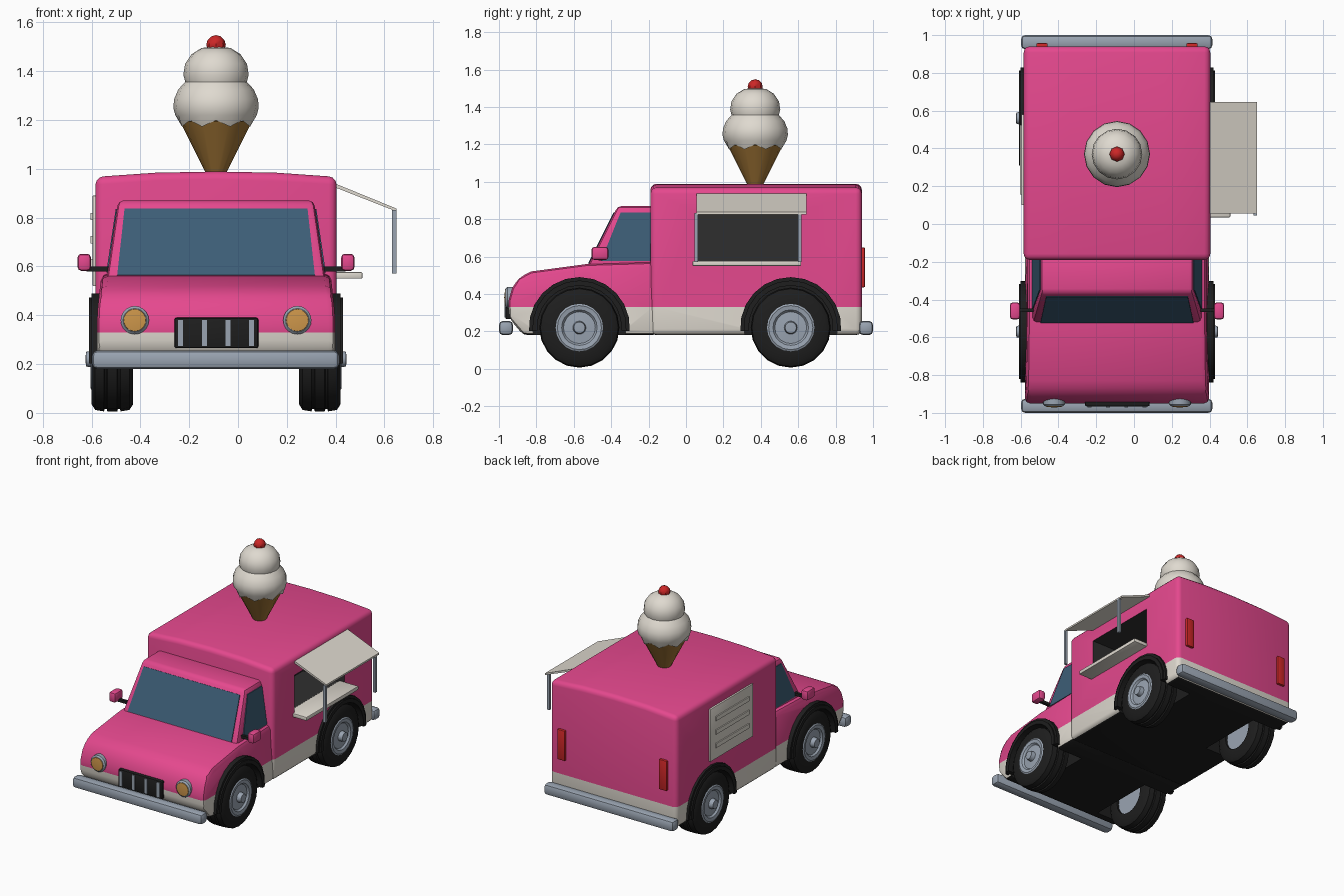
import bpy, bmesh, math
from mathutils import Vector, Matrix

if "Cube" in bpy.data.objects:
    bpy.data.objects.remove(bpy.data.objects["Cube"])

CX = -0.09  # the van's own centre line


def mat(name, r, g, b):
    m = bpy.data.materials.new(name)
    m.diffuse_color = (r, g, b, 1)
    m.use_nodes = True
    m.node_tree.nodes["Principled BSDF"].inputs["Base Color"].default_value = m.diffuse_color
    return m


PINK = mat("pink paint", 0.78, 0.065, 0.27)
CREAM = mat("cream", 0.74, 0.70, 0.63)
BLACK = mat("black rubber", 0.013, 0.013, 0.013)
INSIDE = mat("dark interior", 0.028, 0.028, 0.028)
GREY = mat("grey metal", 0.32, 0.37, 0.44)
GLASS = mat("blue glass", 0.045, 0.11, 0.18)
AMBER = mat("amber lamp", 0.62, 0.31, 0.07)
WAFER = mat("wafer brown", 0.34, 0.17, 0.035)
RED = mat("red", 0.60, 0.02, 0.02)
BODY = [PINK, CREAM, BLACK, INSIDE]


def finish(name, bm, mats, index=None, smooth=True):
    bmesh.ops.remove_doubles(bm, verts=bm.verts, dist=1e-5)
    bmesh.ops.recalc_face_normals(bm, faces=bm.faces)
    if index is not None:
        for f in bm.faces:
            f.material_index = index
    me = bpy.data.meshes.new(name)
    bm.to_mesh(me)
    bm.free()
    for m in mats:
        me.materials.append(m)
    ob = bpy.data.objects.new(name, me)
    bpy.context.collection.objects.link(ob)
    if smooth:
        shade(ob)
    return ob


def select(ob):
    bpy.ops.object.select_all(action='DESELECT')
    ob.select_set(True)
    bpy.context.view_layer.objects.active = ob


def shade(ob):
    select(ob)
    bpy.ops.object.shade_smooth_by_angle(angle=math.radians(35))


def prism_bm(pts, vec, bevel=0, seg=2):
    """Outline swept along a vector, with rounded edges."""
    bm = bmesh.new()
    f = bm.faces.new([bm.verts.new(p) for p in pts])
    new = bmesh.ops.extrude_face_region(bm, geom=[f])["geom"]
    if f.is_valid and not [g for g in bm.faces if g is f]:
        bm.faces.new(f.verts)
    bmesh.ops.translate(bm, vec=vec, verts=[v for v in new if isinstance(v, bmesh.types.BMVert)])
    bmesh.ops.recalc_face_normals(bm, faces=bm.faces)
    if bevel:
        edges = [e for e in bm.edges if e.calc_face_angle(0) > 0.45]
        bmesh.ops.bevel(bm, geom=edges, offset=bevel, segments=seg, profile=0.5,
                        affect='EDGES', clamp_overlap=True)
    return bm


def prism(name, pts, vec, m, bevel=0):
    return finish(name, prism_bm(pts, vec, bevel), [m])


def box(name, x, y, z, m, bevel=0, index=None):
    pts = [(x[0], y[0], z[0]), (x[1], y[0], z[0]), (x[1], y[1], z[0]), (x[0], y[1], z[0])]
    return finish(name, prism_bm(pts, (0, 0, z[1] - z[0]), bevel),
                  m if isinstance(m, list) else [m], index)


def lathe(name, prof, pos, m, axis=(0, 0, 1), n=20, closed=False, wave=0, index=None):
    """Spin (radius, height) points; wave makes the first ring drip."""
    bm = bmesh.new()
    rings = []
    for k, (r, h) in enumerate(prof):
        rings.append([bm.verts.new((r * math.cos(2 * math.pi * i / n), r * math.sin(2 * math.pi * i / n),
                                    h + (wave * math.cos(math.pi * i) if k == 0 else 0)))
                      for i in range(n)])
    pairs = list(zip(rings, rings[1:])) + ([(rings[-1], rings[0])] if closed else [])
    for a, b in pairs:
        for i in range(n):
            j = (i + 1) % n
            bm.faces.new((a[i], a[j], b[j], b[i]))
    rot = Vector((0, 0, 1)).rotation_difference(Vector(axis)).to_matrix().to_4x4()
    bm.transform(Matrix.Translation(pos) @ rot)
    return finish(name, bm, m if isinstance(m, list) else [m], index)


def paint_body(bm):
    """Cream skirt, black underside, pink above."""
    bmesh.ops.bisect_plane(bm, geom=bm.verts[:] + bm.edges[:] + bm.faces[:],
                           plane_co=(0, 0, 0.33), plane_no=(0, 0, 1))
    bm.normal_update()
    for f in bm.faces:
        z = f.calc_center_median().z
        f.material_index = 2 if f.normal.z < -0.8 and z < 0.25 else (1 if z < 0.33 else 0)


def cut(ob, cutters):
    for c in cutters:
        md = ob.modifiers.new("cut", 'BOOLEAN')
        md.operation, md.solver, md.object = 'DIFFERENCE', 'EXACT', c
        select(ob)
        bpy.ops.object.modifier_apply(modifier=md.name)
        bpy.data.objects.remove(c)
    shade(ob)


def wells(y):
    prof = [(0, -0.15), (0.25, -0.15), (0.25, 0.2), (0, 0.2)]
    return [lathe("well_cutter", prof, (CX + s * 0.425, y, 0.22), BODY, (s, 0, 0), 24, index=2)
            for s in (-1, 1)]


# Rear box with arched roof, wheel wells and serving hatch
W = 0.494
half = [(W, 0.18), (W, 0.967), (0.25, 0.984), (0, 0.989)]
outline = half + [(-x, z) for x, z in half[-2::-1]]
bm = prism_bm([(CX + x, -0.19, z) for x, z in outline], (0, 1.13, 0), 0.032, 3)
paint_body(bm)
van = finish("van_box", bm, BODY, smooth=False)
cut(van, wells(0.56) + [box("hatch_cutter", (0.08, 0.6), (0.055, 0.61), (0.57, 0.84), BODY, index=3)])

# Bonnet and lower cab
side = [(-0.15, 0.18), (-0.87, 0.18), (-0.945, 0.27), (-0.95, 0.36), (-0.93, 0.43), (-0.895, 0.485),
        (-0.83, 0.52), (-0.53, 0.56), (-0.15, 0.572)]
bm = prism_bm([(CX - 0.488, y, z) for y, z in side], (0.976, 0, 0), 0.028)
for v in bm.verts:
    v.co.x = CX + (v.co.x - CX) * (1 - 0.22 * max(0, v.co.z - 0.4))
paint_body(bm)
bonnet = finish("bonnet", bm, BODY, smooth=False)
cut(bonnet, wells(-0.57))

# Upper cab, leaning inward
cab = [(-0.15, 0.54), (-0.53, 0.54), (-0.365, 0.87), (-0.15, 0.87)]
bm = prism_bm([(CX - 0.45, y, z) for y, z in cab], (0.9, 0, 0), 0.022)
for v in bm.verts:
    v.co.x = CX + (v.co.x - CX) * (1 - 0.33 * (v.co.z - 0.54))
finish("upper_cab", bm, [PINK])

# Windscreen and side windows as thin plates
screen = [(-0.405, 0.562), (0.405, 0.562), (0.375, 0.835), (-0.375, 0.835)]
prism("windscreen", [(CX + x, -0.53 + (z - 0.54) * 0.5, z) for x, z in screen], (0, -0.005, 0.002), GLASS)
for s in (-1, 1):
    win = [(-0.455, 0.575), (-0.35, 0.835), (-0.19, 0.835), (-0.19, 0.575)]
    prism("side_window", [(CX + s * 0.45 * (1 - 0.33 * (z - 0.54)), y, z) for y, z in win],
          (s * 0.005, 0, 0), GLASS)

# Wheels, hubs and arches
tyre = [(0.12, -0.085), (0.185, -0.085), (0.208, -0.07), (0.214, -0.034), (0.204, -0.031), (0.204, -0.023),
        (0.214, -0.02), (0.214, 0.02), (0.204, 0.023), (0.204, 0.031), (0.214, 0.034), (0.208, 0.07),
        (0.185, 0.085), (0.12, 0.085)]
hub = [(0, -0.07), (0.125, -0.07), (0.127, 0.085), (0.118, 0.09), (0.095, 0.086), (0.085, 0.074),
       (0.035, 0.078), (0.03, 0.108), (0, 0.11)]
for y in (-0.57, 0.56):
    for s in (-1, 1):
        pos = (CX + s * 0.425, y, 0.22)
        lathe("tyre", tyre, pos, BLACK, (s, 0, 0), 20, closed=True)
        lathe("hub", hub, pos, GREY, (s, 0, 0), 20)
        for name, r0, r1, x1 in (("wheel_arch", 0.235, 0.27, 0.51), ("arch_lip", 0.225, 0.252, 0.52)):
            ang = [math.radians(-4 + 188 * i / 12) for i in range(13)]
            ring = [(r1, a) for a in ang] + [(r0, a) for a in reversed(ang)]
            prism(name, [(CX + s * 0.42, y + r * math.cos(a), 0.22 + r * math.sin(a)) for r, a in ring],
                  (s * (x1 - 0.42), 0, 0), BLACK)

# Bumpers
for name, y0, y1 in (("front_bumper", -1.0, -0.925), ("rear_bumper", 0.925, 1.0)):
    box(name, (-0.598, 0.415), (y0, y1), (0.18, 0.256), GREY, 0.022)

# Grille and headlights
box("grille", (-0.26, 0.083), (-0.965, -0.90), (0.265, 0.39), BLACK, 0.008)
for i in range(4):
    x = -0.235 + i * 0.097
    box("grille_bar", (x - 0.01, x + 0.01), (-0.971, -0.95), (0.275, 0.38), GREY)
for s in (-1, 1):
    pos = (CX + s * 0.333, -0.93, 0.38)
    lathe("headlight_ring", [(0.058, -0.03), (0.058, 0.025), (0.048, 0.034), (0, 0.034)], pos, GREY, (0, -1, 0))
    lathe("headlight", [(0.047, 0.03), (0.045, 0.037), (0, 0.042)], pos, AMBER, (0, -1, 0))

    # Mirrors
    box("mirror_arm", sorted((CX + s * 0.42, CX + s * 0.53)), (-0.467, -0.447), (0.58, 0.6), BLACK)
    box("mirror", (CX + s * 0.54 - 0.027, CX + s * 0.54 + 0.027), (-0.505, -0.415), (0.582, 0.652), PINK, 0.015)

    # Tail lights
    x = CX + s * 0.397
    box("tail_light", (x - 0.03, x + 0.03), (0.92, 0.957), (0.435, 0.648), RED, 0.006)

# Serving hatch: counter, awning and posts
box("counter", (0.36, 0.51), (0.035, 0.615), (0.55, 0.577), CREAM, 0.005)
prism("awning", [(0.395, 0.055, 0.925), (0.65, 0.055, 0.825), (0.65, 0.055, 0.837), (0.395, 0.055, 0.941)],
      (0, 0.59, 0), CREAM)
for y in (0.045, 0.6):
    box("awning_post", (0.632, 0.65), (y, y + 0.018), (0.572, 0.832), GREY)

# Panel with slats on the left side
box("side_panel", (-0.596, -0.57), (0.10, 0.58), (0.52, 0.89), CREAM, 0.003)
for z in (0.60, 0.695, 0.79):
    box("panel_slat", (-0.604, -0.59), (0.155, 0.525), (z, z + 0.03), CREAM)

# Ice cream sign on the roof
top = (CX, 0.37, 0)
lathe("cone", [(0, 0.96), (0.033, 0.965), (0.148, 1.195), (0, 1.2)], top, WAFER, n=16)
lathe("lower_scoop", [(0.151, 1.186), (0.167, 1.22), (0.175, 1.25), (0.172, 1.285), (0.155, 1.325),
                      (0.125, 1.358), (0, 1.37)], top, CREAM, n=16, wave=0.013)
lathe("upper_scoop", [(0.1, 1.335), (0.125, 1.352), (0.134, 1.385), (0.127, 1.43), (0.1, 1.47), (0.06, 1.495),
                      (0, 1.503)], top, CREAM, n=16)
cherry = [(0.04 * math.cos(math.radians(a)), 1.508 + 0.04 * math.sin(math.radians(a))) for a in range(-90, 91, 30)]
lathe("cherry", cherry, top, RED, n=8)
